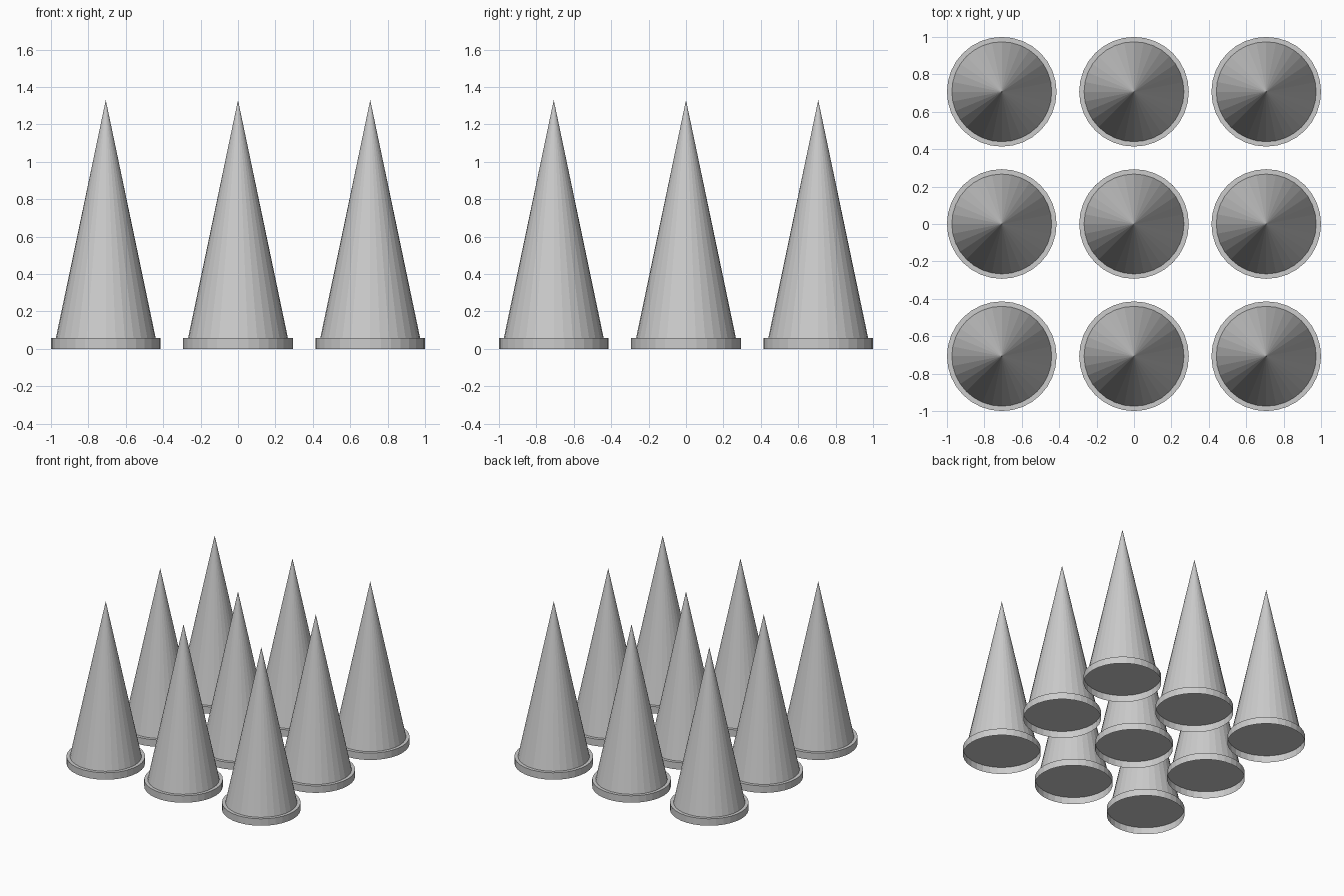
import bpy, bmesh
from math import cos, sin, tau

if "Cube" in bpy.data.objects:
    bpy.data.objects.remove(bpy.data.objects["Cube"])

SIDES = 32
RIM_R, CONE_R = 0.293, 0.267
RIM_H, TIP_H = 0.057, 1.33
STEP = 0.707


def ring(bm, r, z):
    return [bm.verts.new((r * cos(tau * i / SIDES), r * sin(tau * i / SIDES), z))
            for i in range(SIDES)]


def pairs():
    return [(i, (i + 1) % SIDES) for i in range(SIDES)]


def to_mesh(bm, name):
    mesh = bpy.data.meshes.new(name)
    bm.to_mesh(mesh)
    bm.free()
    return mesh


# Base: thin-walled cap, open underneath
bm = bmesh.new()
low, high = ring(bm, RIM_R, 0), ring(bm, RIM_R, RIM_H)
for i, j in pairs():
    bm.faces.new((low[i], low[j], high[j], high[i]))
bm.faces.new(high)
base_mesh = to_mesh(bm, "spike_base")

# Spike: flat-faceted cone standing on the base
bm = bmesh.new()
foot = ring(bm, CONE_R, RIM_H)
tip = bm.verts.new((0, 0, TIP_H))
for i, j in pairs():
    bm.faces.new((foot[i], foot[j], tip))
spike_mesh = to_mesh(bm, "spike_cone")

# Three by three grid of spikes
for row in (-1, 0, 1):
    for col in (-1, 0, 1):
        for mesh in (base_mesh, spike_mesh):
            ob = bpy.data.objects.new(mesh.name, mesh)
            ob.location = (col * STEP, row * STEP, 0)
            bpy.context.collection.objects.link(ob)
